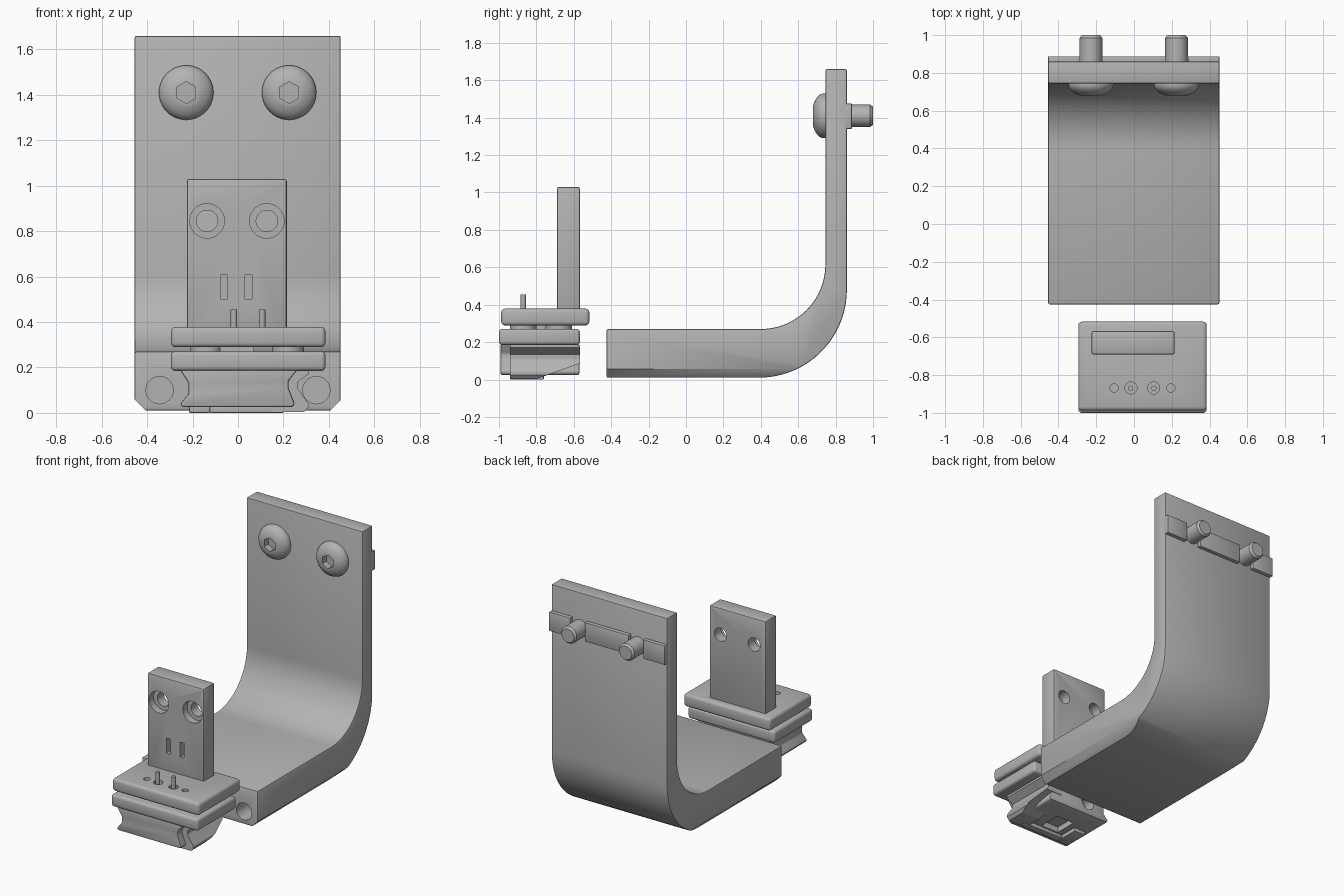
import bpy, bmesh, math
from mathutils import Matrix, Vector

if "Cube" in bpy.data.objects:
    bpy.data.objects.remove(bpy.data.objects["Cube"], do_unlink=True)

grey = bpy.data.materials.new("plain grey")
grey.use_nodes = True
colour = (0.45, 0.45, 0.45, 1)
grey.diffuse_color = colour
grey.node_tree.nodes["Principled BSDF"].inputs["Base Color"].default_value = colour


def finish(name, bm, bevel=0, segments=2):
    """Turn a bmesh into a smooth-by-angle object with optional rounded edges."""
    bmesh.ops.recalc_face_normals(bm, faces=bm.faces)
    mesh = bpy.data.meshes.new(name)
    bm.to_mesh(mesh)
    bm.free()
    mesh.materials.append(grey)
    ob = bpy.data.objects.new(name, mesh)
    bpy.context.collection.objects.link(ob)
    if bevel:
        mod = ob.modifiers.new("round", 'BEVEL')
        mod.width, mod.segments, mod.limit_method = bevel, segments, 'ANGLE'
        mod.angle_limit = math.radians(35)
        apply(ob, mod)
    smooth(ob)
    return ob


def activate(ob):
    bpy.ops.object.select_all(action='DESELECT')
    ob.select_set(True)
    bpy.context.view_layer.objects.active = ob


def apply(ob, mod):
    activate(ob)
    bpy.ops.object.modifier_apply(modifier=mod.name)


def smooth(ob):
    activate(ob)
    bpy.ops.object.shade_smooth_by_angle(angle=math.radians(30))


def box(name, x, y, z, bevel=0, segments=2):
    bm = bmesh.new()
    bmesh.ops.create_cube(bm, size=1)
    for v in bm.verts:
        v.co = Vector([(r[0] + r[1]) / 2 + c * (r[1] - r[0]) for c, r in zip(v.co, (x, y, z))])
    return finish(name, bm, bevel, segments)


def prism(name, profile, start, end, axis, bevel=0):
    """Extrude a (y, z) profile along x, or an (x, z) profile along y."""
    bm = bmesh.new()
    place = (lambda a, b, t: (t, a, b)) if axis == 'X' else (lambda a, b, t: (a, t, b))
    face = bm.faces.new([bm.verts.new(place(a, b, start)) for a, b in profile])
    new = bmesh.ops.extrude_face_region(bm, geom=[face])["geom"]
    shift = Vector(place(0, 0, end - start))
    bmesh.ops.translate(bm, vec=shift, verts=[g for g in new if isinstance(g, bmesh.types.BMVert)])
    return finish(name, bm, bevel)


def lathe(name, profile, centre, axis='Y', sides=40):
    """Stack rings of (radius, distance along the axis)."""
    bm = bmesh.new()
    turn = Matrix.Rotation(math.radians(-90), 4, 'X') if axis == 'Y' else Matrix.Identity(4)
    rings = []
    for r, h in profile:
        ring = [Vector((r * math.cos(i * math.tau / sides), r * math.sin(i * math.tau / sides), h))
                for i in range(sides)]
        rings.append([bm.verts.new(turn @ p + Vector(centre)) for p in ring])
    for a, b in zip(rings, rings[1:]):
        for i in range(sides):
            j = (i + 1) % sides
            bm.faces.new((a[i], a[j], b[j], b[i]))
    bm.faces.new(rings[0])
    bm.faces.new(rings[-1])
    return finish(name, bm)


def cut(target, *cutters):
    for cutter in cutters:
        mod = target.modifiers.new("cut", 'BOOLEAN')
        mod.operation, mod.solver, mod.object = 'DIFFERENCE', 'EXACT', cutter
        apply(target, mod)
        bpy.data.objects.remove(cutter, do_unlink=True)
    smooth(target)


def arc(cy, cz, r, a0, a1, n=24):
    return [(cy + r * math.cos(math.radians(a0 + (a1 - a0) * i / n)),
             cz + r * math.sin(math.radians(a0 + (a1 - a0) * i / n))) for i in range(n + 1)]


# Curved L-shaped bracket
side = ([(-0.425, 0.015)] + arc(0.39, 0.485, 0.47, -90, 0) + [(0.86, 1.665), (0.745, 1.665)]
        + arc(0.4, 0.62, 0.345, 0, -90) + [(-0.425, 0.275)])
bracket = prism("bracket", side, -0.455, 0.452, 'X', 0.008)
for s in (-1, 1):
    # Bevelled lower edges and round sockets in the front end
    wedge = [(s * 0.40, 0.01), (s * 0.47, 0.01), (s * 0.47, 0.08)]
    cut(bracket, prism("wedge_cutter", wedge, -0.6, 1.2, 'Y'),
        lathe("socket_cutter", [(0.06, 0), (0.06, 0.3)], (s * 0.345, -0.55, 0.105)))

# Rear locating tabs
for name, a, b in (("left_tab", 0.285, 0.452), ("centre_tab", -0.17, 0.17), ("right_tab", -0.455, -0.285)):
    box(name, (a, b), (0.85, 0.887), (1.345, 1.48), 0.004)

# Button-head screws with hexagonal sockets
for name, x in (("left_screw", 0.225), ("right_screw", -0.228)):
    dome = [(0.12 * math.sin(t), 0.066 * (1 - math.cos(t)))
            for t in (math.radians(28 + 62 * i / 10) for i in range(11))]
    head = [(r, h - dome[0][1]) for r, h in dome]
    screw = lathe(name, head + [(0.12, 0.07), (0.06, 0.07), (0.06, 0.305), (0.048, 0.32)], (x, 0.68, 1.415))
    hexagon = lathe("hex_cutter", [(0.048, 0), (0.048, 0.065)], (x, 0.66, 1.415), sides=6)
    hexagon.data.transform(Matrix.Translation((x, 0, 1.415)) @ Matrix.Rotation(math.radians(30), 4, 'Y')
                           @ Matrix.Translation((-x, 0, -1.415)))
    cut(screw, hexagon)

# Upright plate with counterbored holes and two slots
upright = box("upright_plate", (-0.225, 0.215), (-0.69, -0.567), (0.30, 1.035), 0.01)
for x in (-0.136, 0.127):
    cut(upright, lathe("bore_cutter", [(0.076, 0), (0.076, 0.11)], (x, -0.75, 0.85)),
        lathe("hole_cutter", [(0.047, 0), (0.047, 0.4)], (x, -0.8, 0.85)))
for x in (-0.062, 0.046):
    cut(upright, box("slot_cutter", (x - 0.016, x + 0.016), (-0.75, -0.64), (0.506, 0.612)))

# Upper base plate with pin holes
upper = box("upper_base", (-0.295, 0.385), (-0.988, -0.517), (0.294, 0.384), 0.02, 3)
for x, r in ((-0.105, 0.022), (-0.016, 0.032), (0.104, 0.032), (0.195, 0.022)):
    cut(upper, lathe("pin_hole_cutter", [(r, 0), (r, 0.1)], (x, -0.868, 0.34), 'Z', 24))
for name, x in (("right_pin", -0.018), ("left_pin", 0.106)):
    lathe(name, [(0.014, 0), (0.014, 0.165)], (x, -0.87, 0.295), 'Z', 20)

# Lower base plate and the low pads between both plates
box("lower_base", (-0.295, 0.385), (-1.0, -0.567), (0.19, 0.276), 0.018, 3)
for x in (-0.14, 0.22):
    for y in (-0.87, -0.68):
        lathe("spacer_pad", [(0.07, 0), (0.07, 0.03)], (x, y, 0.27), 'Z')
box("spacer_bar", (-0.08, 0.07), (-0.94, -0.62), (0.27, 0.3))

# Dovetail clamp body with waisted sides
waist = [(-0.255, 0.195), (0.262, 0.195), (0.222, 0.145), (0.222, 0.115), (0.25, 0.045),
         (0.24, 0.03), (-0.245, 0.03), (-0.255, 0.045), (-0.217, 0.09), (-0.217, 0.135)]
body = prism("clamp_body", waist, -0.992, -0.57, 'Y', 0.008)
cut(body, lathe("rear_bore_cutter", [(0.05, 0), (0.05, 0.12)], (-0.08, -0.65, 0.12)),
    box("underside_cutter", (-0.08, 0.06), (-0.88, -0.72), (0, 0.07)))

# Movable jaw whose underside slopes up to the rear
jaw_shape = [(0.15, 0.19), (0.31, 0.19), (0.31, 0.175), (0.262, 0.14), (0.262, 0.115),
             (0.31, 0.045), (0.31, 0.03), (0.29, 0.008), (0.15, 0.008)]
jaw = prism("clamp_jaw", jaw_shape, -0.94, -0.567, 'Y')
ramp = [(-0.8, 0.008), (-0.8, -0.05), (-0.5, -0.05), (-0.5, 0.115)]
cut(jaw, prism("ramp_cutter", ramp, 0, 0.5, 'X'))

# Foot pads under the clamp
box("right_foot", (-0.215, -0.125), (-0.94, -0.76), (0.005, 0.04), 0.004)
box("front_foot", (-0.125, 0.2), (-0.94, -0.89), (0.005, 0.04), 0.004)

# Rest the whole model on the ground
low = min((o.matrix_world @ v.co).z for o in bpy.data.objects if o.type == 'MESH' for v in o.data.vertices)
for o in bpy.data.objects:
    if o.type == 'MESH':
        o.location.z -= low
